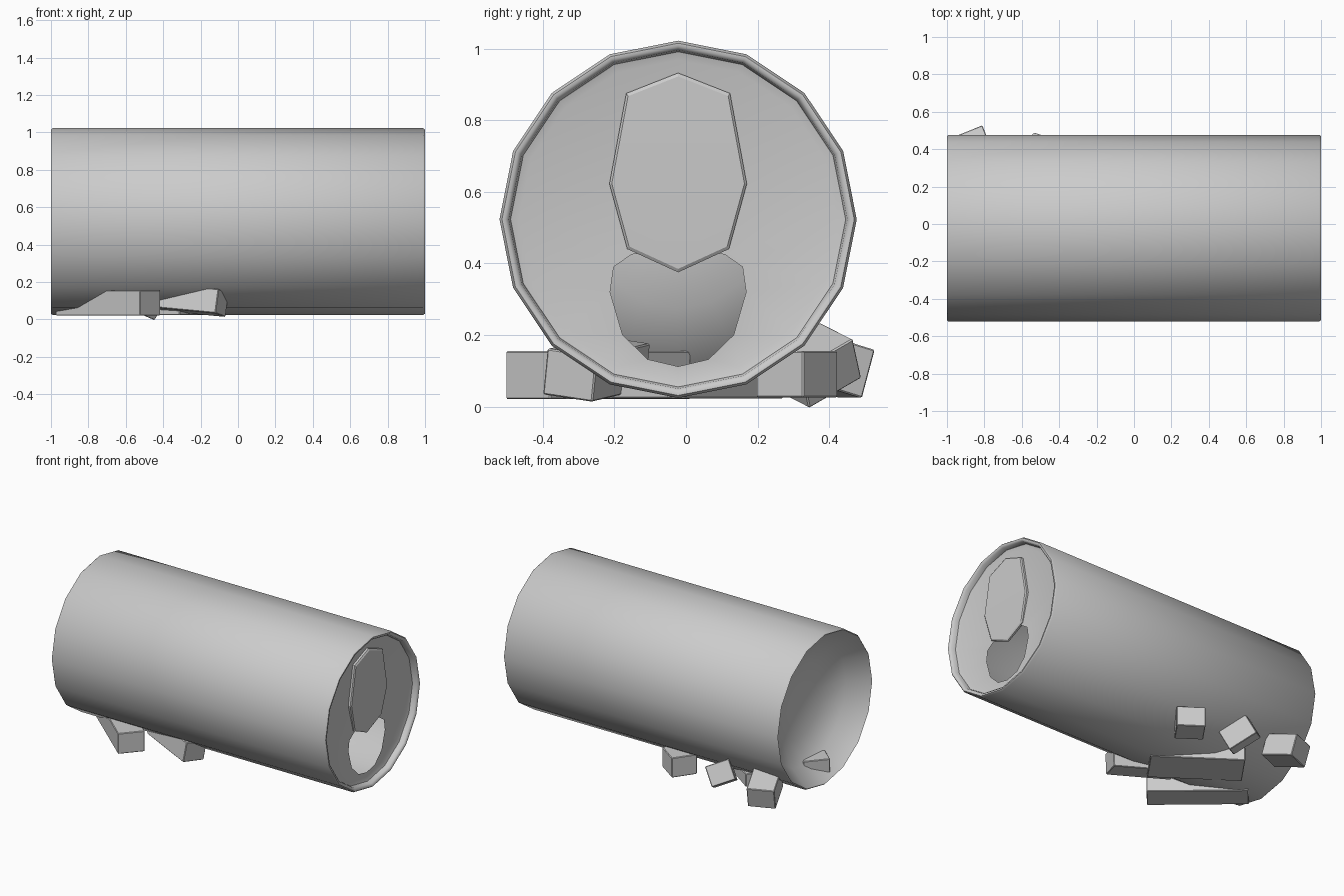
import bpy, bmesh, math
from mathutils import Matrix, Euler, Vector

if "Cube" in bpy.data.objects:
    bpy.data.objects.remove(bpy.data.objects["Cube"])

CY, CZ = -0.022, 0.523      # axis of the can
SIDES = 16


def finish(bm, name, smooth_angle=None):
    bmesh.ops.recalc_face_normals(bm, faces=bm.faces[:])
    me = bpy.data.meshes.new(name)
    bm.to_mesh(me)
    bm.free()
    ob = bpy.data.objects.new(name, me)
    bpy.context.collection.objects.link(ob)
    if smooth_angle:
        me.shade_smooth()
        me.set_sharp_from_angle(angle=math.radians(smooth_angle))
    return ob


def ring(bm, x, r):
    return [bm.verts.new((x, CY + r * math.sin(a), CZ + r * math.cos(a)))
            for a in (2 * math.pi * i / SIDES for i in range(SIDES))]


def bridge(bm, a, b):
    n = len(a)
    for i in range(n):
        bm.faces.new((a[i], a[(i + 1) % n], b[(i + 1) % n], b[i]))


def mirrored(half):
    """Half outline (dy, z), first and last points on the centre line."""
    return half + [(-y, z) for y, z in reversed(half[1:-1])]


# Can: domed-in base, rolled rim, recessed lid with drinking hole
LID = 0.955
bm = bmesh.new()
profile = [(-0.77, 0.10), (-0.80, 0.25), (-0.87, 0.40), (-1, 0.492), (-0.992, 0.499),
           (0.99, 0.499), (1, 0.492), (1, 0.483), (0.99, 0.473), (0.962, 0.468), (LID, 0.445)]
rings = [ring(bm, x, r) for x, r in profile]
bm.faces.new(rings[0])
for a, b in zip(rings, rings[1:]):
    bridge(bm, a, b)
hole = mirrored([(0, 0.112), (0.085, 0.132), (0.155, 0.20), (0.19, 0.32),
                 (0.18, 0.39), (0.13, 0.425), (0, 0.44)])
lip = [bm.verts.new((LID, CY + y, z)) for y, z in hole]
edges = [bm.edges.new((lip[i], lip[(i + 1) % len(lip)])) for i in range(len(lip))]
last = rings[-1]
edges += [bm.edges.get((last[i], last[(i + 1) % SIDES])) for i in range(SIDES)]
bmesh.ops.triangle_fill(bm, edges=edges, use_beauty=True, use_dissolve=False)
hc = Vector((LID, CY, 0.3))
# discard any filling inside the hole
inside = [f for f in bm.faces if all(v in lip for v in f.verts)
          and (f.calc_center_median() - hc).length < 0.19]
bmesh.ops.delete(bm, geom=inside, context='FACES_ONLY')
finish(bm, "can", 50)

# Pull tab: low raised plate whose lower part dips towards the hole
bm = bmesh.new()
outline = mirrored([(0, 0.375), (0.142, 0.44), (0.192, 0.622), (0.145, 0.875), (0, 0.932)])


def tab_loop(x, scale):
    return [bm.verts.new((x - 0.05 * max(0, 0.62 - z) * (x > LID),
                          CY + y * scale, 0.65 + (z - 0.65) * scale))
            for y, z in outline]


loops = [tab_loop(LID - 0.01, 1.0), tab_loop(LID + 0.014, 1.0), tab_loop(LID + 0.020, 0.965)]
bm.faces.new(loops[0])
for a, b in zip(loops, loops[1:]):
    bridge(bm, a, b)
top = loops[-1]
upper = [v for v in top if v.co.z > 0.6]
lower = [v for v in top if v.co.z < 0.645]
bm.faces.new(upper)
# lower vertices run around both ends of the outline list
bm.faces.new(sorted(lower, key=lambda v: math.atan2(v.co.z - 0.52, v.co.y - CY)))
finish(bm, "pull_tab", 12)


# Broken blocks wedged under the can
def block(name, centre, size, rot):
    bm = bmesh.new()
    m = (Matrix.Translation(centre)
         @ Euler([math.radians(a) for a in rot]).to_matrix().to_4x4()
         @ Matrix.Diagonal((*size, 1)))
    bmesh.ops.create_cube(bm, size=1, matrix=m)
    bmesh.ops.bevel(bm, geom=bm.edges[:], offset=0.004, segments=1, affect='EDGES')
    finish(bm, name)


blocks = [
    ((-0.695, -0.245, 0.088), (0.60, 0.165, 0.135), (0, 0, -41)),   # long front
    ((-0.47, 0.01, 0.065), (0.56, 0.25, 0.085), (0, 0, -35)),       # long middle
    ((-0.27, -0.25, 0.105), (0.40, 0.15, 0.13), (-8, 5, -22)),      # tilted front
    ((-0.17, 0.31, 0.09), (0.16, 0.17, 0.13), (0, 0, 55)),          # behind
    ((-0.51, 0.36, 0.115), (0.15, 0.19, 0.13), (28, 18, 40)),
    ((-0.845, 0.385, 0.12), (0.17, 0.21, 0.14), (-16, 0, 22)),
]
for i, (c, s, r) in enumerate(blocks):
    block(f"broken_block_{i + 1}", c, s, r)
